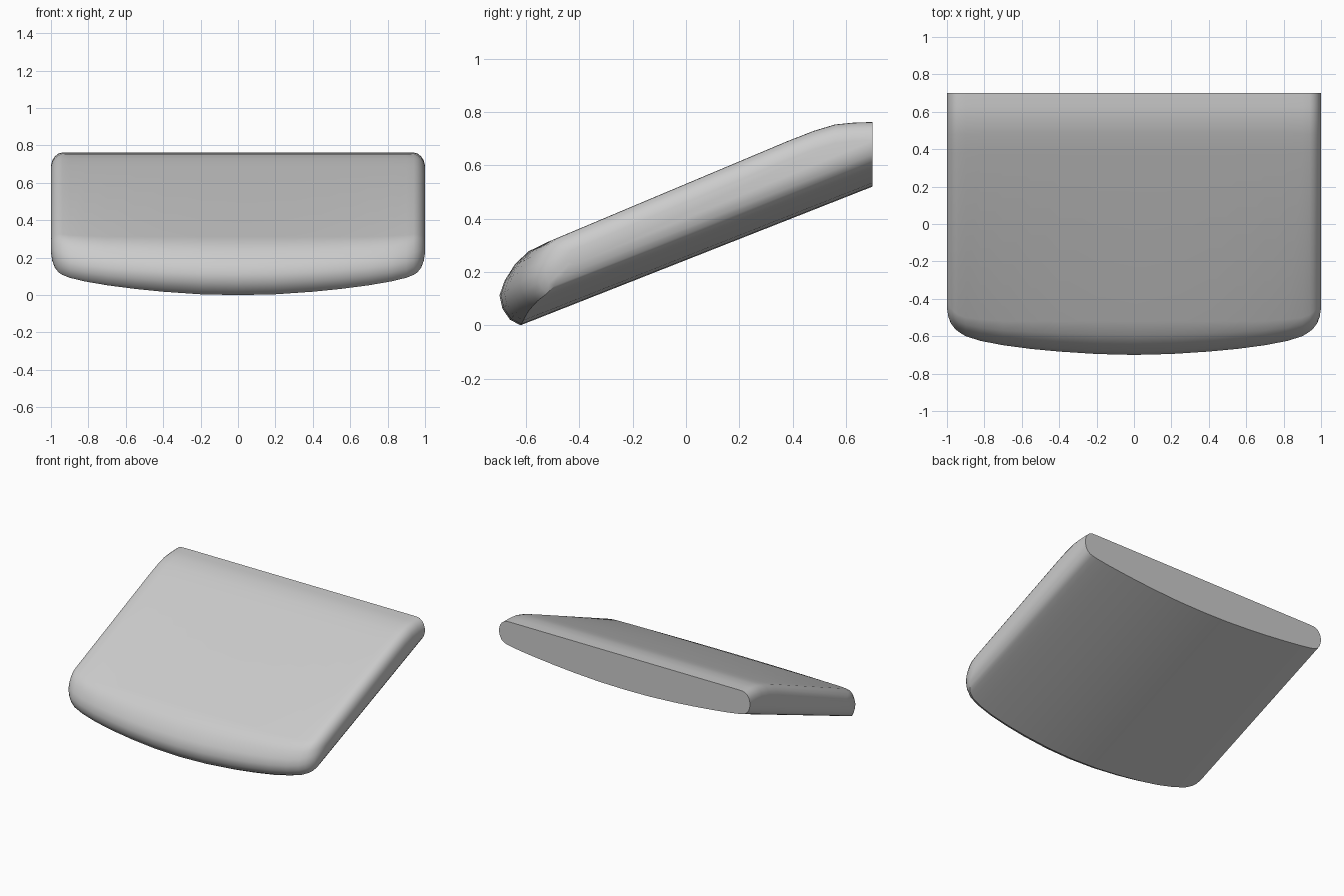
import bpy, bmesh, math

if "Cube" in bpy.data.objects:
    bpy.data.objects.remove(bpy.data.objects["Cube"])

# Stations across the half width:
# x, nose y, top-front y, underside rise, top drop
STATIONS = [
    (0.00, -0.700, -0.52, 0.000, 0.000),
    (0.20, -0.695, -0.52, 0.003, 0.000),
    (0.40, -0.682, -0.52, 0.014, 0.000),
    (0.55, -0.668, -0.52, 0.026, 0.000),
    (0.70, -0.648, -0.52, 0.041, 0.000),
    (0.82, -0.625, -0.51, 0.055, 0.000),
    (0.90, -0.600, -0.50, 0.067, 0.000),
    (0.94, -0.575, -0.485, 0.075, 0.001),
    (0.96, -0.557, -0.47, 0.082, 0.006),
    (0.98, -0.530, -0.45, 0.098, 0.022),
    (0.993, -0.495, -0.42, 0.120, 0.042),
    (1.00, -0.450, -0.38, 0.148, 0.070),
]
# Nose shape: setback from the tip (fraction), height (fraction)
NOSE = [(0.44, 0), (0.22, 0.065), (0.06, 0.2), (0, 0.36),
        (0.11, 0.54), (0.33, 0.74), (0.61, 0.89), (1, 1)]
# Bend and level rim at the high end of the top
RIM = [(0.38, 0.69), (0.48, 0.729), (0.56, 0.753), (0.63, 0.76), (0.70, 0.762)]


def side_profile(nose_y, top_y, rise, drop):
    def low(y):
        return 0.244 + 0.394 * y + rise
    depth = top_y - nose_y
    z0 = low(nose_y + NOSE[0][0] * depth)
    z1 = 0.53 + 0.42 * top_y - drop
    pts = [(0.70, low(0.70))]
    pts += [(nose_y + a * depth, z0 + h * (z1 - z0)) for a, h in NOSE]
    pts += [(y, z - drop) for y, z in RIM]
    return pts


# Slanted slab, lofted from one side to the other
bm = bmesh.new()
rows = [(-s[0],) + s[1:] for s in reversed(STATIONS[1:])] + STATIONS
loops = []
for x, *params in rows:
    loops.append([bm.verts.new((x, y, z)) for y, z in side_profile(*params)])
n = len(loops[0])
for a, b in zip(loops, loops[1:]):
    for i in range(n):
        j = (i + 1) % n
        bm.faces.new((a[i], a[j], b[j], b[i]))
bm.faces.new(loops[0])
bm.faces.new(loops[-1])
bmesh.ops.recalc_face_normals(bm, faces=bm.faces)

# Stand on the ground
low_z = min(v.co.z for v in bm.verts)
bmesh.ops.translate(bm, verts=bm.verts, vec=(0, 0, -low_z))

mesh = bpy.data.meshes.new("slanted_slab")
bm.to_mesh(mesh)
bm.free()
slab = bpy.data.objects.new("slanted_slab", mesh)
bpy.context.collection.objects.link(slab)
bpy.context.view_layer.objects.active = slab
slab.select_set(True)
bpy.ops.object.shade_smooth_by_angle(angle=math.radians(40))
